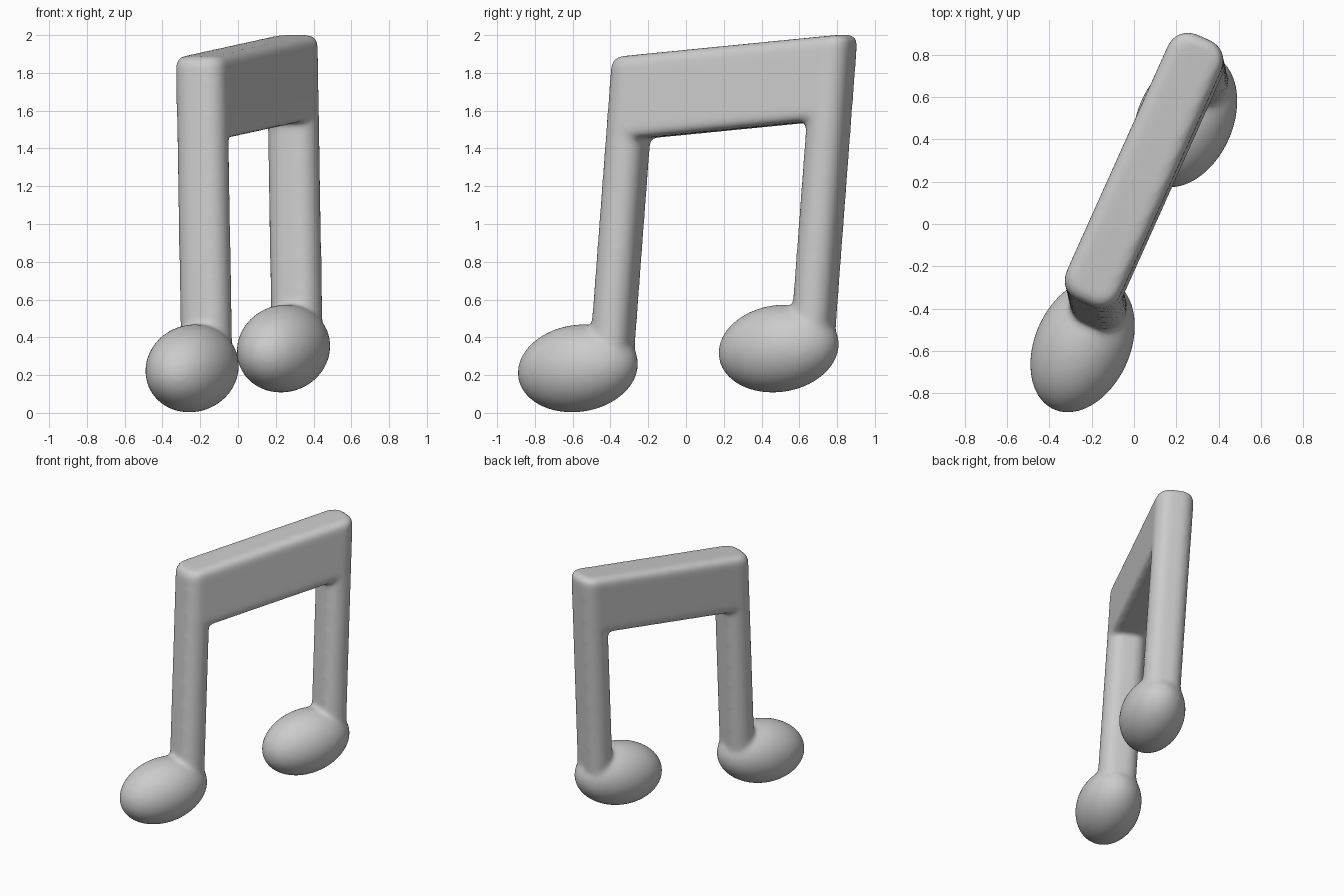
import bpy, bmesh, math
from mathutils import Vector, Matrix

if "Cube" in bpy.data.objects:
    bpy.data.objects.remove(bpy.data.objects["Cube"])

ANG = math.radians(24.2)
U = Vector((math.sin(ANG), math.cos(ANG), 0))     # along the beam
N = Vector((math.cos(ANG), -math.sin(ANG), 0))    # through the thickness
LEAN = Vector((-0.017, 0.075, 1))                 # stems lean slightly
MID = Vector((0.059, 0.2025, 0))
SLOPE = 0.09                                      # beam rises to the back
HALF = 0.5835                                     # half stem spacing

bm = bmesh.new()


def place(u, n, h):
    p = MID + U * u + N * n + LEAN * (h - 1.2)
    p.z = h + SLOPE * u
    return p


def outline(hu, hn, r, seg=8):
    pts = []
    for k, (su, sn) in enumerate(((1, 1), (-1, 1), (-1, -1), (1, -1))):
        for i in range(seg + 1):
            a = math.pi / 2 * (k + i / seg)
            pts.append((su * (hu - r) + r * math.cos(a), sn * (hn - r) + r * math.sin(a)))
    return pts


def loft(cu, hu, hn, r, levels):
    """Stack rounded-rectangle rings; levels are (height, inset)."""
    rings = []
    for h, inset in levels:
        pts = outline(hu - inset, hn - inset, r - inset)
        rings.append([bm.verts.new(place(cu + a, b, h)) for a, b in pts])
    for lo, hi in zip(rings, rings[1:]):
        for i in range(len(lo)):
            j = (i + 1) % len(lo)
            bm.faces.new((lo[i], lo[j], hi[j], hi[i]))
    bm.faces.new(rings[0][::-1])
    bm.faces.new(rings[-1])


def rounded(bottom, top, r, n=5):
    arc = [(r * (1 - math.sin(i * math.pi / 2 / n)), r * (1 - math.cos(i * math.pi / 2 / n)))
           for i in range(n + 1)]
    return [(bottom + d, s) for d, s in arc[::-1]] + [(top - d, s) for d, s in arc]


# Beam
loft(0, HALF + 0.105, 0.139, 0.101, rounded(1.497, 1.945, 0.05))

# Stems and heads
tilt = math.radians(8)
for s in (-1, 1):
    loft(s * HALF, 0.105, 0.138, 0.1, [(0.3, 0), (1.7, 0)])
    a = U * math.cos(tilt) + Vector((0, 0, math.sin(tilt)))
    c = N.cross(a)
    centre = Vector((-0.001 + s * 0.242, -0.041 + s * 0.5315, 0.288 + s * 0.0525))
    m = Matrix((a * 0.337, N * 0.227, c * 0.231)).transposed().to_4x4()
    bmesh.ops.create_uvsphere(bm, u_segments=48, v_segments=32, radius=1,
                              matrix=Matrix.Translation(centre) @ m)

bmesh.ops.recalc_face_normals(bm, faces=bm.faces[:])
mesh = bpy.data.meshes.new("beamed_note")
bm.to_mesh(mesh)
bm.free()
note = bpy.data.objects.new("beamed_note", mesh)
bpy.context.collection.objects.link(note)

# Fuse the parts and soften the joints
remesh = note.modifiers.new("fuse", 'REMESH')
remesh.mode = 'VOXEL'
remesh.voxel_size = 0.013
remesh.use_smooth_shade = True
soft = note.modifiers.new("soften", 'SMOOTH')
soft.factor = 0.5
soft.iterations = 22
